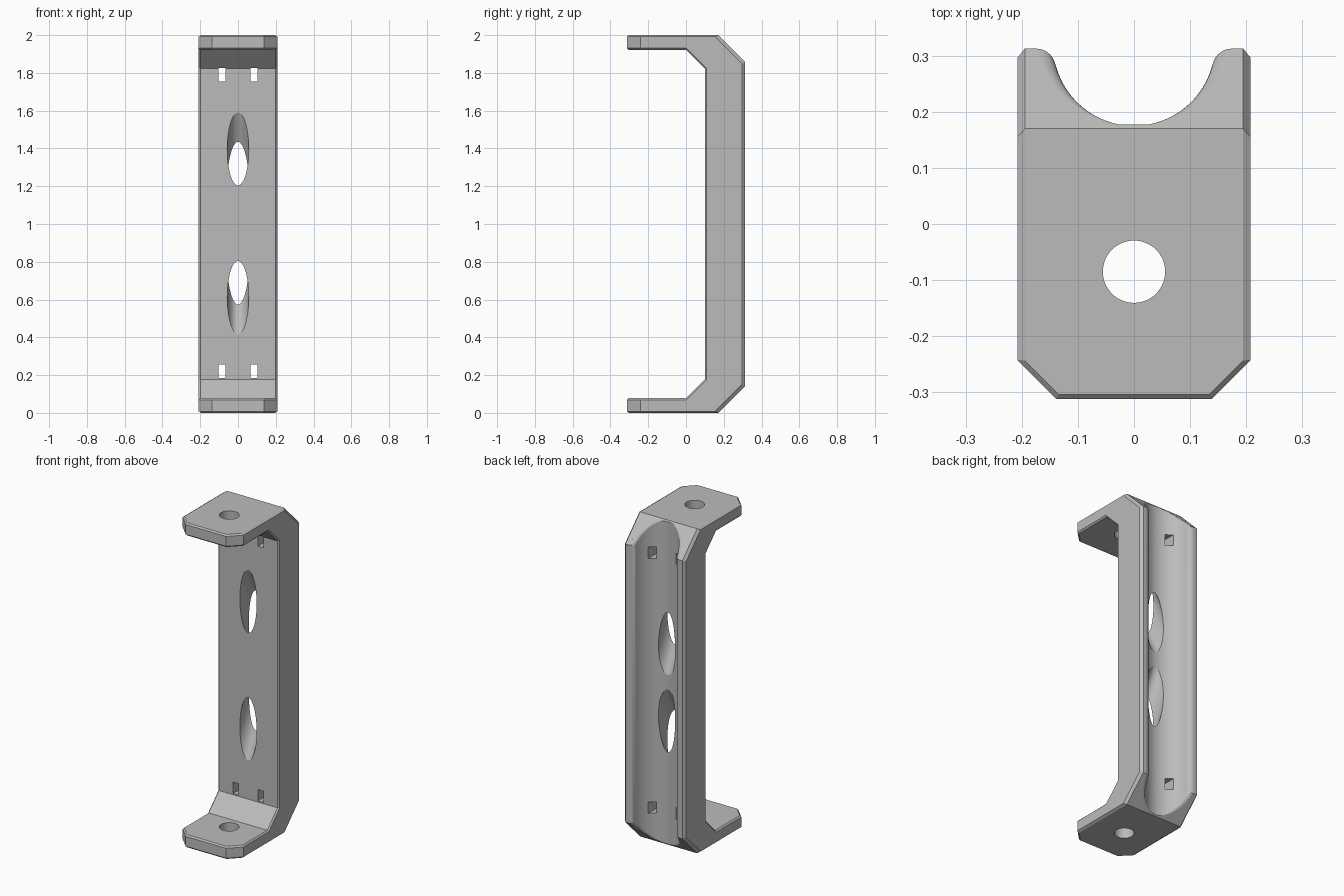
import bpy, bmesh, math
from mathutils import Matrix

if "Cube" in bpy.data.objects:
    bpy.data.objects.remove(bpy.data.objects["Cube"], do_unlink=True)

HALF_W, BACK, FRONT, TOP = 0.208, 0.313, -0.312, 2.0
SLOPE_Y = 0.17                      # where the outer 45 degree corner begins
GROOVE_R, LIP_R, FLOOR_Y = 0.1445, 0.035, 0.175
GROOVE_Y = FLOOR_Y + GROOVE_R
MID = TOP / 2

grey = bpy.data.materials.new("plain grey")
grey.use_nodes = True
grey.diffuse_color = (0.5, 0.5, 0.5, 1)
grey.node_tree.nodes["Principled BSDF"].inputs["Base Color"].default_value = (0.5, 0.5, 0.5, 1)


def make_object(name, bm):
    bmesh.ops.recalc_face_normals(bm, faces=bm.faces)
    mesh = bpy.data.meshes.new(name)
    bm.to_mesh(mesh)
    bm.free()
    mesh.materials.append(grey)
    obj = bpy.data.objects.new(name, mesh)
    bpy.context.collection.objects.link(obj)
    return obj


def loft(bm, rings):
    """Skin a list of closed rings and cap both ends."""
    loops = [[bm.verts.new(p) for p in ring] for ring in rings]
    for a, b in zip(loops, loops[1:]):
        for i in range(len(a)):
            j = (i + 1) % len(a)
            bm.faces.new((a[i], a[j], b[j], b[i]))
    bm.faces.new(loops[0][::-1])
    bm.faces.new(loops[-1])


# Bracket body: half side profile mirrored, extruded across the width
lower = [(FRONT, 0), (SLOPE_Y, 0), (BACK, BACK - SLOPE_Y)]
inner = [(0.1, 0.178), (0.0, 0.078), (FRONT, 0.078)]
flip = lambda pts: [(y, TOP - z) for y, z in reversed(pts)]
profile = lower + flip(lower) + flip(inner) + inner
bm = bmesh.new()
loft(bm, [[(x, y, z) for y, z in profile] for x in (-HALF_W, HALF_W)])
bmesh.ops.recalc_face_normals(bm, faces=bm.faces)

# Cut the front corners of both arms
corners = [e for e in bm.edges
           if all(v.co.y < -0.3 for v in e.verts)
           and abs(e.verts[0].co.x - e.verts[1].co.x) < 0.01]
bmesh.ops.bevel(bm, geom=corners, offset=0.07, segments=1, affect='EDGES')
bm.normal_update()


# Weighted edge chamfers: wider along the back, finer elsewhere
def is_rim(face):
    return abs(face.normal.x) > 0.1 or face.calc_center_median().y < -0.3


weight = bm.edges.layers.float.new("bevel_weight_edge")
for e in bm.edges:
    if sum(is_rim(f) for f in e.link_faces) == 1:
        on_back = all(v.co.y > SLOPE_Y - 0.01 for v in e.verts)
        e[weight] = 1.0 if on_back else 0.5
bracket = make_object("bracket", bm)
chamfer = bracket.modifiers.new("chamfer", 'BEVEL')
chamfer.limit_method = 'WEIGHT'
chamfer.width = 0.017
chamfer.segments = 1


# Back groove with rounded lips that follow the sloped corners
def groove_ring(back_y, z):
    fy = back_y - LIP_R - 0.0005
    fx = math.sqrt(max((GROOVE_R + LIP_R) ** 2 - (GROOVE_Y - fy) ** 2, 1e-6))
    ang = math.atan2(fy - GROOVE_Y, fx)
    half = []
    for i in range(25):
        t = -math.pi / 2 + (ang + math.pi / 2) * i / 24
        half.append((GROOVE_R * math.cos(t), GROOVE_Y + GROOVE_R * math.sin(t)))
    for i in range(1, 11):
        t = ang + math.pi + (-math.pi / 2 - ang) * i / 10
        half.append((fx + LIP_R * math.cos(t), fy + LIP_R * math.sin(t)))
    half.append((fx, 0.5))
    pts = half + [(-x, y) for x, y in reversed(half[1:])]
    return [(x, y, z) for x, y in pts]


tip = FLOOR_Y + 0.002
backs = [tip + (BACK - tip) * (i / 14) ** 2 for i in range(15)]
rings = [groove_ring(b, b - SLOPE_Y) for b in backs]
rings += [groove_ring(b, TOP - b + SLOPE_Y) for b in reversed(backs)]
bm = bmesh.new()
loft(bm, rings)
cutters = [make_object("groove_cutter", bm)]

# Bolt hole through both arms
bm = bmesh.new()
bmesh.ops.create_cone(bm, cap_ends=True, segments=64, radius1=0.0555, radius2=0.0555,
                      depth=3, matrix=Matrix.Translation((0, -0.085, MID)))
cutters.append(make_object("bolt_hole_cutter", bm))

# Slanted oval passages through the wall, leaning towards each other at the back
for side in (-1, 1):
    bm = bmesh.new()
    ends = []
    for y in (0.03, 0.32):
        centre = MID + 0.004 + side * (0.393 - 2.07 * (y - 0.1))
        ends.append([(0.057 * math.cos(t), y, centre + 0.193 * math.sin(t))
                     for t in (math.tau * i / 64 for i in range(64))])
    loft(bm, ends)
    cutters.append(make_object("passage_cutter", bm))

# Four small strap slots
for sx in (-1, 1):
    for sz in (-1, 1):
        bm = bmesh.new()
        place = Matrix.Translation((sx * 0.085, 0.2, MID + 0.005 + sz * 0.785))
        bmesh.ops.create_cube(bm, size=1, matrix=place @ Matrix.Diagonal((0.038, 0.4, 0.07, 1)))
        cutters.append(make_object("slot_cutter", bm))

for cutter in cutters:
    cutter.hide_render = True
    cut = bracket.modifiers.new(cutter.name, 'BOOLEAN')
    cut.operation = 'DIFFERENCE'
    cut.solver = 'EXACT'
    cut.object = cutter

# Bake the cuts, drop the cutters and shade
bpy.ops.object.select_all(action='DESELECT')
bpy.context.view_layer.objects.active = bracket
bracket.select_set(True)
for name in [m.name for m in bracket.modifiers]:
    bpy.ops.object.modifier_apply(modifier=name)
for cutter in cutters:
    bpy.data.objects.remove(cutter, do_unlink=True)
bpy.ops.object.shade_smooth_by_angle(angle=math.radians(25))
